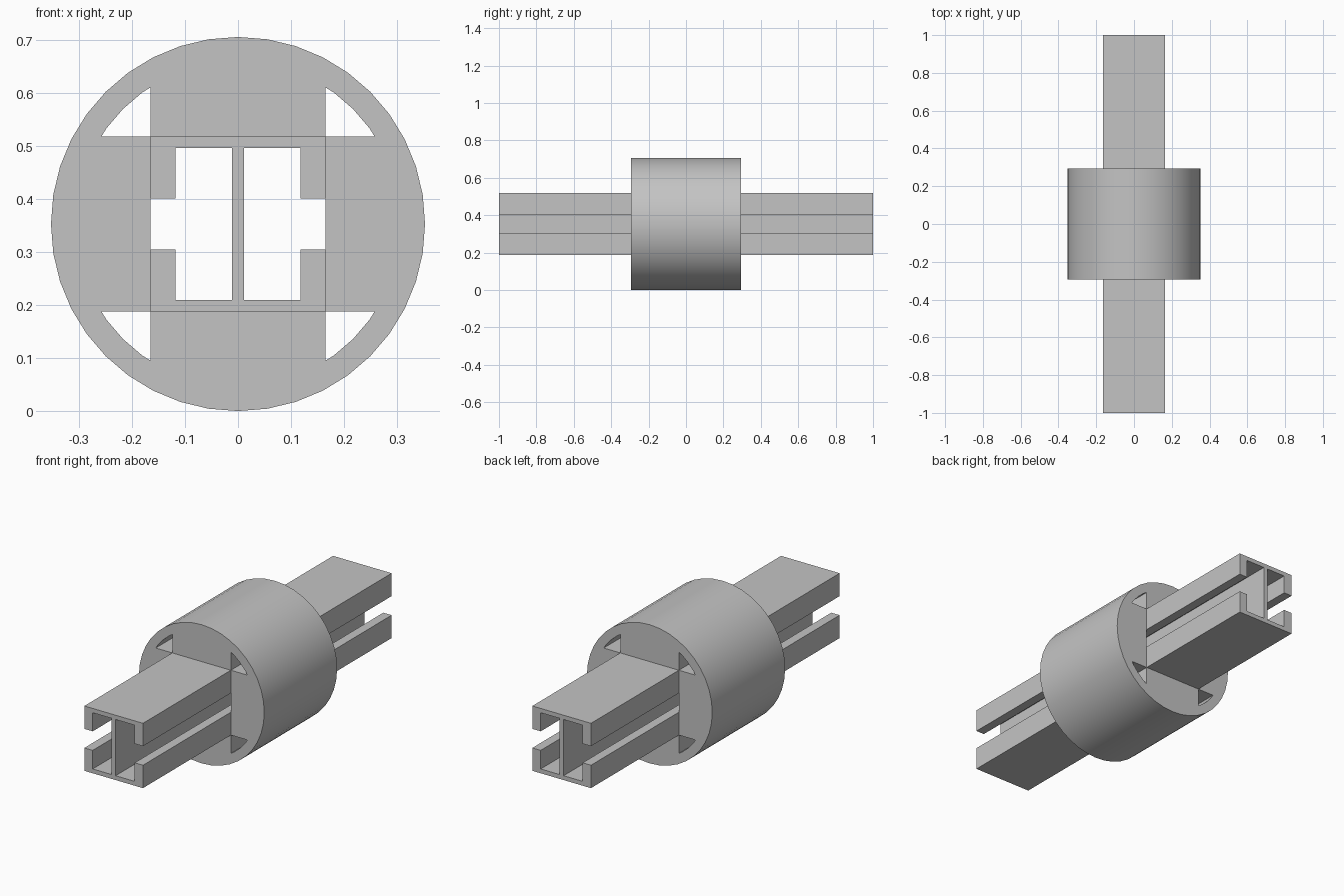
import bpy, bmesh
from math import sin, cos, radians
from mathutils import Vector

cube = bpy.data.objects.get("Cube")
if cube:
    bpy.data.objects.remove(cube, do_unlink=True)

CENTRE_Z = 0.353
HALF = 0.165            # half width of the square channel and the rail
OUTER, INNER = 0.353, 0.307
SIDES = 40

grey = bpy.data.materials.new("plain grey")
grey.use_nodes = True
grey.diffuse_color = (0.55, 0.55, 0.55, 1)
grey.node_tree.nodes["Principled BSDF"].inputs["Base Color"].default_value = grey.diffuse_color


def extrude_along_y(name, bm, half_length):
    """Turn a flat section at y = -half_length into a closed solid."""
    result = bmesh.ops.extrude_face_region(bm, geom=bm.faces[:], use_keep_orig=True)
    moved = [g for g in result["geom"] if isinstance(g, bmesh.types.BMVert)]
    bmesh.ops.translate(bm, verts=moved, vec=(0, 2 * half_length, 0))
    # drop section edges left inside the solid
    inside = [f for f in bm.faces if any(len(e.link_faces) > 2 for e in f.edges)
              and abs(f.normal.y) < 0.5 and all(len(e.link_faces) > 2 for e in f.edges)]
    bmesh.ops.delete(bm, geom=inside, context="FACES_ONLY")
    bmesh.ops.recalc_face_normals(bm, faces=bm.faces[:])
    mesh = bpy.data.meshes.new(name)
    bm.to_mesh(mesh)
    bm.free()
    mesh.materials.append(grey)
    obj = bpy.data.objects.new(name, mesh)
    obj.location.z = CENTRE_Z
    bpy.context.collection.objects.link(obj)
    return obj


# Slotted rail: I-section with inward lips, one quarter mirrored around
WEB, FLANGE, LIP, SLOT = 0.011, 0.143, 0.118, 0.0485
upper = [(HALF, SLOT), (HALF, HALF)]
inner = [(WEB, FLANGE), (LIP, FLANGE), (LIP, SLOT)]
right = ([(x, -z) for x, z in inner] + [(x, -z) for x, z in upper])
top_right = inner + upper
top = top_right + [(-x, z) for x, z in reversed(top_right)]
section = top + [(-x, -z) for x, z in top]
bm = bmesh.new()
bm.faces.new([bm.verts.new((x, -1, z)) for x, z in section])
rail = extrude_along_y("slotted_rail", bm, 1.0)

# Collar: round ring joined to four pads that grip the rail
DEPTH = 0.293
bm = bmesh.new()


def polar(radius, i):
    a = radians(360 / SIDES * i)
    return Vector((radius * cos(a), -DEPTH, radius * sin(a)))


outer_ring = [bm.verts.new(polar(OUTER, i)) for i in range(SIDES)]
inner_ring, segments = [], []
for i in range(SIDES):
    p, q = polar(INNER, i), polar(INNER, i + 1)
    chain = [bm.verts.new(p)]
    # pad sides meet the ring part way along a segment
    for axis in (0, 2):
        for side in (-HALF, HALF):
            t = (side - p[axis]) / (q[axis] - p[axis]) if abs(q[axis] - p[axis]) > 1e-6 else -1
            if 0 < t < 1:
                chain.append(bm.verts.new(p.lerp(q, t)))
    segments.append(chain)
for i, chain in enumerate(segments):
    j = (i + 1) % SIDES
    bm.faces.new([outer_ring[i], outer_ring[j], segments[j][0]] + chain[::-1])
    inner_ring += chain

for axis in (0, 2):
    across = 2 - axis
    for sign in (-1, 1):
        # inner ring points covered by this pad, ordered across it
        arc = [v for v in inner_ring if v.co[axis] * sign > 0
               and abs(v.co[across]) < HALF + 1e-5]
        arc.sort(key=lambda v: v.co[across])
        corners = []
        for side in (HALF, -HALF):
            co = Vector((0, -DEPTH, 0))
            co[axis], co[across] = sign * HALF, side
            corners.append(bm.verts.new(co))
        bm.faces.new(arc + corners)

collar = extrude_along_y("round_collar", bm, DEPTH)

# Smooth round surfaces, crisp corners
bpy.ops.object.select_all(action="DESELECT")
collar.select_set(True)
bpy.context.view_layer.objects.active = collar
bpy.ops.object.shade_smooth_by_angle(angle=radians(30))
